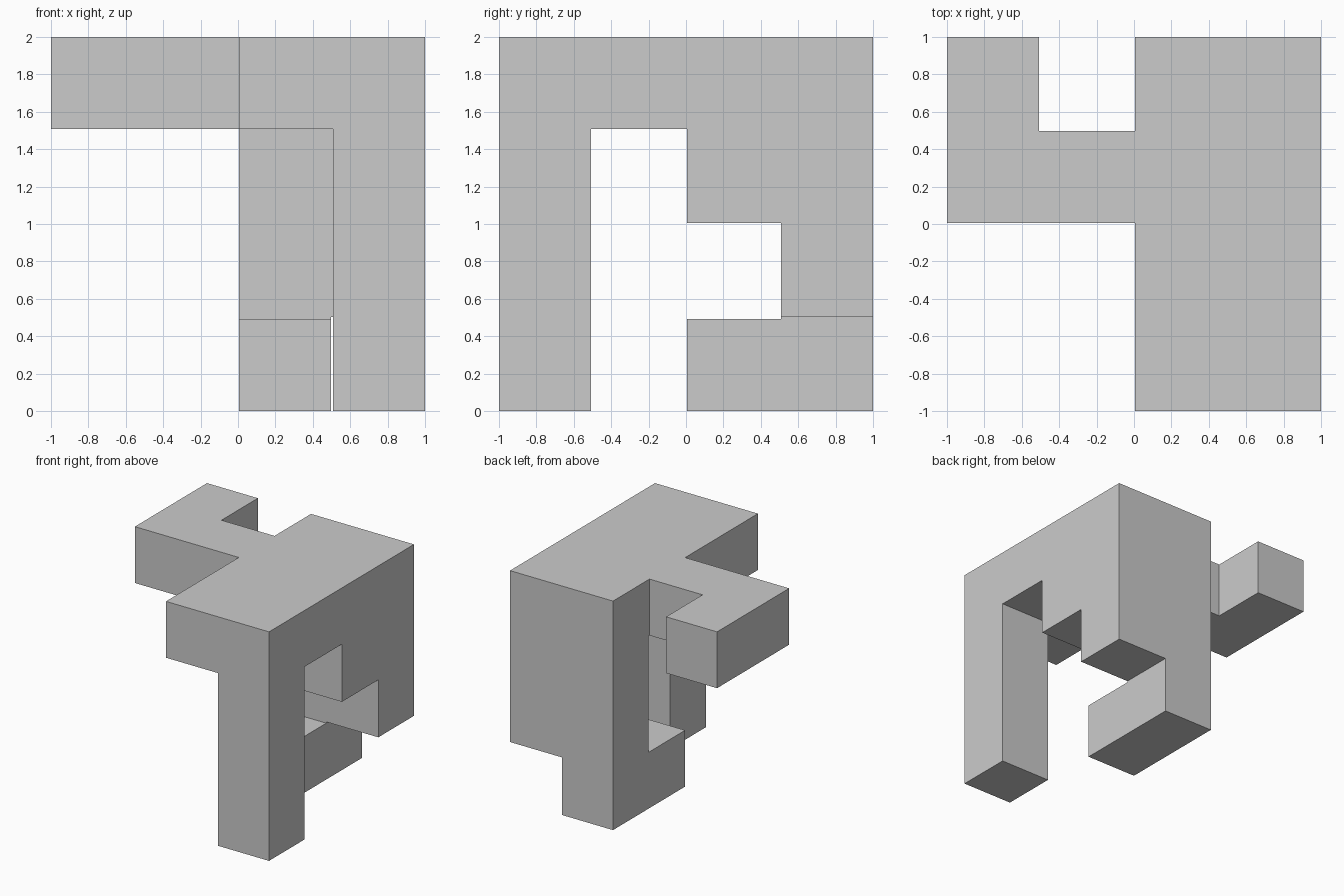
import bpy, bmesh
from itertools import product
from mathutils import Vector

if "Cube" in bpy.data.objects:
    bpy.data.objects.remove(bpy.data.objects["Cube"])

# Four cubes per axis with hairline gaps: cube i spans lines 2i to 2i+1
H = [-1, -0.508, -0.497, -0.005, 0.005, 0.497, 0.508, 1]
LINES = (H, H, [h + 1 for h in H])

# Parts as inclusive cube ranges: (x0, x1), (y0, y1), (z0, z1)
PARTS = {
    "top_slab": ((2, 3), (0, 3), (3, 3)),
    "side_arm": ((0, 2), (2, 2), (3, 3)),
    "arm_hook": ((0, 0), (2, 3), (3, 3)),
    "front_leg": ((3, 3), (0, 0), (0, 3)),
    "back_wall": ((2, 3), (3, 3), (1, 3)),
    "inner_step": ((3, 3), (2, 3), (2, 3)),
    "rear_leg": ((2, 2), (3, 3), (0, 1)),
    "foot": ((2, 2), (2, 3), (0, 0)),
}

# Union of all parts, bridging the gaps inside each part
filled = set()
for ranges in PARTS.values():
    filled.update(product(*(range(2 * a, 2 * b + 1) for a, b in ranges)))

# Outer skin: a quad wherever a filled cell meets an empty one
bm = bmesh.new()
for cell in filled:
    for axis, side in product(range(3), (0, 1)):
        neighbour = list(cell)
        neighbour[axis] += 2 * side - 1
        if tuple(neighbour) in filled:
            continue
        u, v = (axis + 1) % 3, (axis + 2) % 3
        quad = []
        for du, dv in ((0, 0), (1, 0), (1, 1), (0, 1)):
            p = list(cell)
            p[axis] += side
            p[u] += du
            p[v] += dv
            quad.append(bm.verts.new(Vector(LINES[k][p[k]] for k in range(3))))
        bm.faces.new(quad if side else quad[::-1])

# Weld and merge coplanar quads into clean flat faces
bmesh.ops.remove_doubles(bm, verts=bm.verts[:], dist=0.0005)
bmesh.ops.dissolve_limit(bm, angle_limit=0.01, verts=bm.verts[:], edges=bm.edges[:])
bmesh.ops.recalc_face_normals(bm, faces=bm.faces[:])

mesh = bpy.data.meshes.new("puzzle_block")
bm.to_mesh(mesh)
bm.free()
bpy.context.collection.objects.link(bpy.data.objects.new("puzzle_block", mesh))
